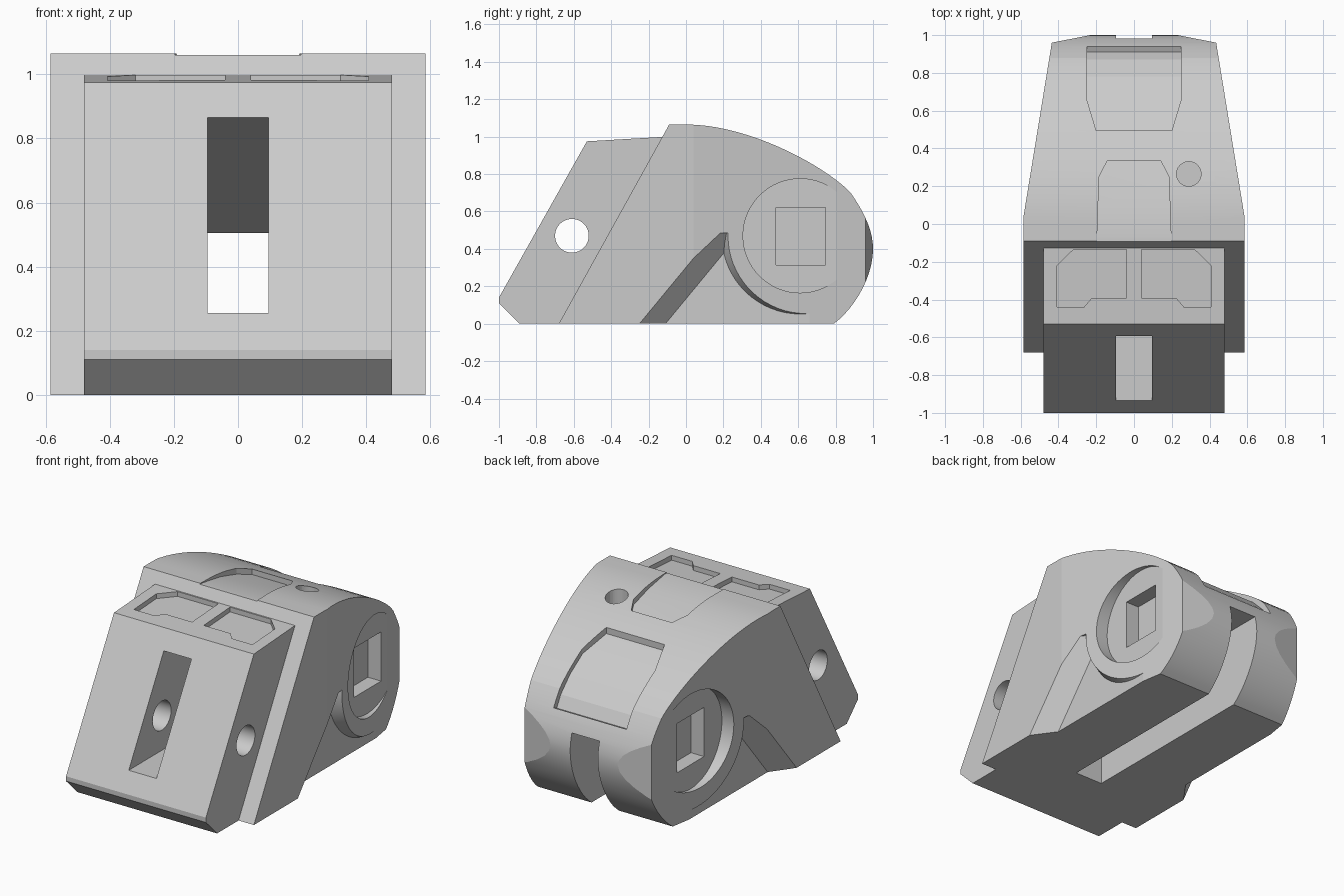
import bpy, bmesh, math
from mathutils import Vector
from mathutils.geometry import interpolate_bezier

cube = bpy.data.objects.get("Cube")
if cube:
    bpy.data.objects.remove(cube, do_unlink=True)

grey = bpy.data.materials.new("light_grey")
grey.use_nodes = True
colour = (0.6, 0.6, 0.6, 1)
grey.diffuse_color = colour
grey.node_tree.nodes["Principled BSDF"].inputs["Base Color"].default_value = colour


def prism(name, pts, axis, a, b, far=None):
    """Loft an outline from a to b along x (points are y,z) or z (points are x,y)."""
    place = (lambda p, d: (d, p[0], p[1])) if axis == "x" else (lambda p, d: (p[0], p[1], d))
    bm = bmesh.new()
    lo = [bm.verts.new(place(p, a)) for p in pts]
    hi = [bm.verts.new(place(p, b)) for p in (far or pts)]
    bm.faces.new(lo)
    bm.faces.new(hi)
    n = len(pts)
    for i in range(n):
        j = (i + 1) % n
        bm.faces.new((lo[i], lo[j], hi[j], hi[i]))
    bmesh.ops.recalc_face_normals(bm, faces=bm.faces)
    mesh = bpy.data.meshes.new(name)
    bm.to_mesh(mesh)
    bm.free()
    mesh.materials.append(grey)
    ob = bpy.data.objects.new(name, mesh)
    bpy.context.collection.objects.link(ob)
    return ob


def combine(target, tool, operation):
    """Apply a boolean and discard the tool."""
    mod = target.modifiers.new("bool", "BOOLEAN")
    mod.operation, mod.object, mod.solver = operation, tool, "EXACT"
    bpy.ops.object.select_all(action="DESELECT")
    bpy.context.view_layer.objects.active = target
    target.select_set(True)
    bpy.ops.object.modifier_apply(modifier=mod.name)
    bpy.data.objects.remove(tool, do_unlink=True)
    return target


def circle(cx, cy, r, n=64):
    return [(cx + r * math.cos(math.tau * i / n), cy + r * math.sin(math.tau * i / n))
            for i in range(n)]


def rect(a0, a1, b0, b1):
    return [(a0, b0), (a1, b0), (a1, b1), (a0, b1)]


def mirrored(half):
    return half + [(-x, y) for x, y in reversed(half)]


def arc(p0, h0, h1, p1, n):
    return [tuple(v)[:2] for v in interpolate_bezier(*map(Vector, (p0, h0, h1, p1)), n)][:-1]


# Rounded main body: side profile trimmed by the tapered plan
profile = [(-0.68, 0), (-0.09, 1.065)]
profile += arc((0, 1.065), (0.35, 1.065), (0.76, 0.83), (0.88, 0.70), 20)
profile += arc((0.88, 0.70), (0.95, 0.60), (1, 0.5), (1, 0.4), 10)
profile += arc((1, 0.4), (1, 0.25), (0.9, 0.08), (0.79, 0), 12)
profile.append((0.79, 0))
body = prism("body", profile, "x", -0.7, 0.7)
plan = mirrored([(0.585, -0.9), (0.585, 0.04), (0.435, 0.96), (0.18, 1.01)])
combine(body, prism("plan", plan, "z", -0.2, 1.3), "INTERSECT")

# Narrower slanted front block
block = [(-0.89, 0), (-1, 0.11), (-1, 0.14), (-0.53, 0.975), (-0.1, 1.0), (0, 0.9), (-0.3, 0)]
combine(body, prism("front_block", block, "x", -0.48, 0.48), "UNION")

# Both sides: lower relief around the round boss, round pocket, square socket
for s in (1, -1):
    inner = [(-0.192, -0.1), (0.29, 0.484), (1.1, 0.484), (1.1, -0.1)]
    outer = [(y - 0.16 if y < 1 else y, z) for y, z in inner]
    relief = prism("relief", inner, "x", s * 0.484, s * 0.6, outer)
    boss = prism("boss", circle(0.61, 0.47, 0.425), "x", s * 0.47, s * 0.62,
                 circle(0.61, 0.47, 0.355))
    combine(relief, boss, "DIFFERENCE")
    combine(body, relief, "DIFFERENCE")
    combine(body, prism("pocket", circle(0.61, 0.47, 0.305), "x", s * 0.46, s * 0.7), "DIFFERENCE")
    combine(body, prism("socket", rect(0.48, 0.745, 0.315, 0.62), "x", s * 0.37, s * 0.7),
            "DIFFERENCE")

# Central slot from the front face through to the open rear and underside
slot = [(-1.1, 0.255), (-1.1, 0.865), (-0.59, 0.865), (0, 0.72), (0.7, 0.505),
        (1.1, 0.505), (1.1, -0.1), (-0.41, -0.1), (-0.41, 0.255)]
combine(body, prism("slot", slot, "x", -0.095, 0.095), "DIFFERENCE")

# Cross pin hole and small top hole
combine(body, prism("pin_hole", circle(-0.61, 0.47, 0.09), "x", -0.7, 0.7), "DIFFERENCE")
combine(body, prism("top_hole", circle(0.29, 0.265, 0.065, 40), "z", 0.93, 1.3), "DIFFERENCE")

# Paired recesses on top of the front block
recess = [(0.04, -0.135), (0.32, -0.135), (0.407, -0.22), (0.407, -0.44),
          (0.265, -0.44), (0.225, -0.393), (0.04, -0.393)]
for s in (1, -1):
    cut = prism("recess", [(s * x, y) for x, y in recess], "z", 0.5, 1.06)
    floor = [(-0.6, 0.941), (0, 0.976), (0, 1.2), (-0.6, 1.2)]
    combine(cut, prism("floor", floor, "x", -0.6, 0.6), "INTERSECT")
    combine(body, cut, "DIFFERENCE")

# Two sunken panels on the curved top
panels = [
    ([(0.2, -0.2), (0.185, 0.25), (0.14, 0.337)],
     [(-0.3, 1.06), (-0.07, 1.06), (0.1, 1.035), (0.4, 0.955), (0.4, 1.3), (-0.3, 1.3)]),
    ([(0.2, 0.495), (0.25, 0.66), (0.25, 1.1)],
     [(0.4, 0.95), (0.495, 0.907), (0.65, 0.835), (0.78, 0.75), (0.87, 0.66), (0.91, 0.59),
      (0.945, 0.605), (1.2, 0.7), (1.2, 1.3), (0.4, 1.3)]),
]
for half, side in panels:
    cut = prism("panel", mirrored(half), "z", 0.3, 1.25)
    combine(cut, prism("panel_floor", side, "x", -0.5, 0.5), "INTERSECT")
    combine(body, cut, "DIFFERENCE")

# Single colour, smooth curves with crisp edges
body.data.materials.clear()
body.data.materials.append(grey)
for poly in body.data.polygons:
    poly.material_index = 0
bpy.ops.object.select_all(action="DESELECT")
body.select_set(True)
bpy.context.view_layer.objects.active = body
bpy.ops.object.shade_smooth_by_angle(angle=math.radians(9))
